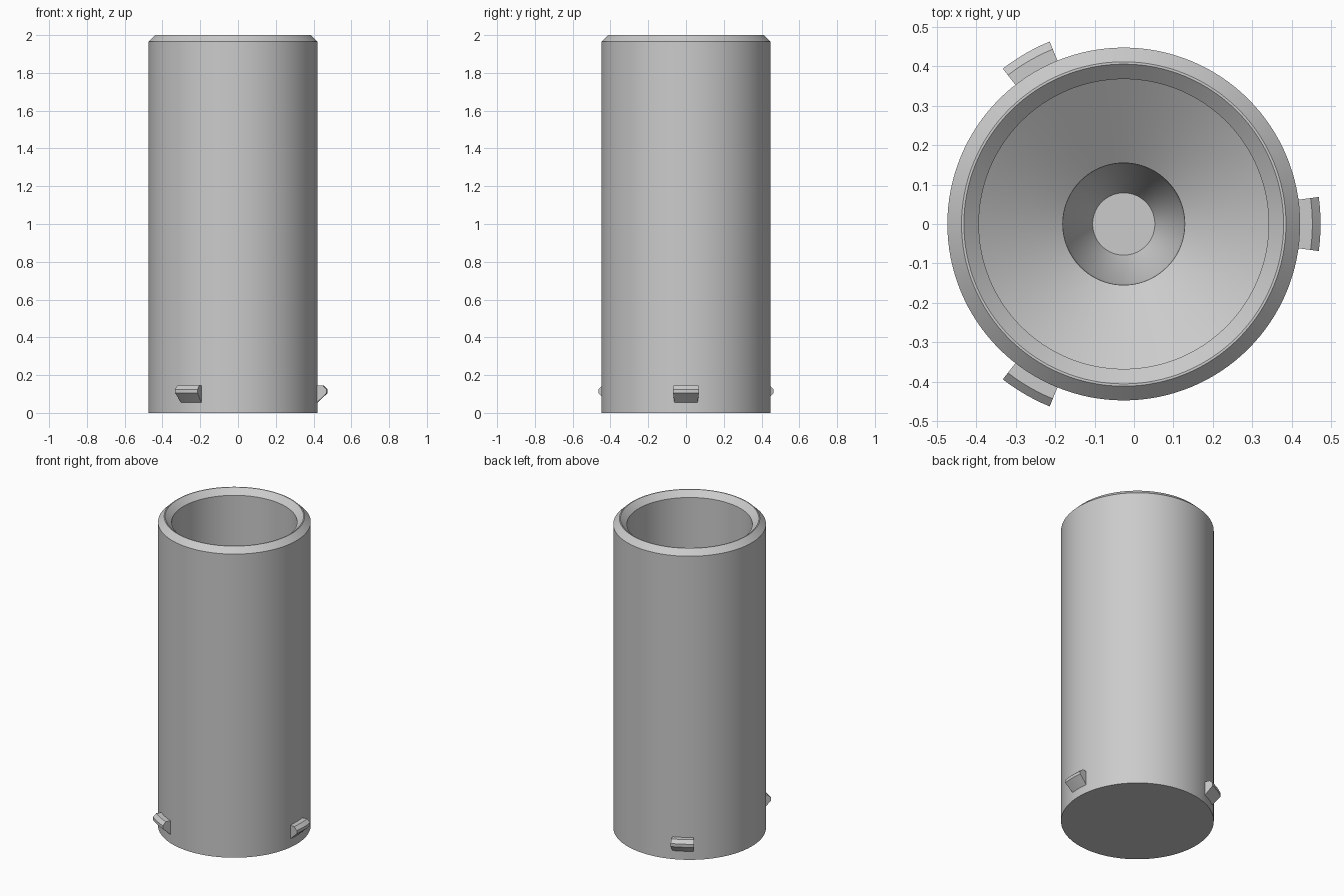
import bpy, bmesh, math

if "Cube" in bpy.data.objects:
    bpy.data.objects.remove(bpy.data.objects["Cube"])

CX = -0.026          # tube axis
grey = bpy.data.materials.new("grey")
grey.diffuse_color = (0.6, 0.6, 0.6, 1)
grey.use_nodes = True
grey.node_tree.nodes["Principled BSDF"].inputs["Base Color"].default_value = grey.diffuse_color


def make_object(name, bm):
    bmesh.ops.recalc_face_normals(bm, faces=bm.faces)
    mesh = bpy.data.meshes.new(name)
    bm.to_mesh(mesh)
    bm.free()
    mesh.materials.append(grey)
    obj = bpy.data.objects.new(name, mesh)
    bpy.context.collection.objects.link(obj)
    bpy.ops.object.select_all(action='DESELECT')
    obj.select_set(True)
    bpy.context.view_layer.objects.active = obj
    bpy.ops.object.shade_smooth_by_angle(angle=math.radians(25))
    return obj


def sweep(name, profile, start, end, steps, closed_profile):
    """Turn a (radius, z) profile about the tube axis."""
    full = abs(end - start - math.tau) < 1e-6
    bm = bmesh.new()
    rings = []
    for i in range(steps if full else steps + 1):
        a = start + (end - start) * i / steps
        rings.append([bm.verts.new((CX + r * math.cos(a), r * math.sin(a), z))
                      for r, z in profile])
    n = len(profile)
    for i in range(steps):
        p, q = rings[i], rings[(i + 1) % len(rings)]
        for j in range(n if closed_profile else n - 1):
            k = (j + 1) % n
            bm.faces.new((p[j], q[j], q[k], p[k]))
    if full:      # flat discs at both ends of the profile
        bm.faces.new([ring[0] for ring in rings])
        bm.faces.new([ring[-1] for ring in rings])
    else:         # radial end caps
        bm.faces.new(rings[0])
        bm.faces.new(rings[-1])
    return make_object(name, bm)


# Tube: closed base, bevelled rim, straight bore, funnel floor with a socket
tube_profile = [
    (0.448, 0.0), (0.448, 1.965), (0.412, 2.0), (0.406, 2.0),
    (0.368, 1.965), (0.368, 0.45),
    (0.155, 0.30), (0.151, 0.23), (0.079, 0.08),
]
sweep("tube", tube_profile, 0, math.tau, 128, False)

# Three locking lugs with a sloped underside and bevelled top edge
lug_profile = [(0.435, 0.042), (0.448, 0.055), (0.50, 0.105),
               (0.50, 0.125), (0.479, 0.145), (0.435, 0.145)]
half = math.radians(7.9)
for i in range(3):
    mid = math.tau * i / 3
    sweep(f"locking_lug_{i + 1}", lug_profile, mid - half, mid + half, 6, True)
